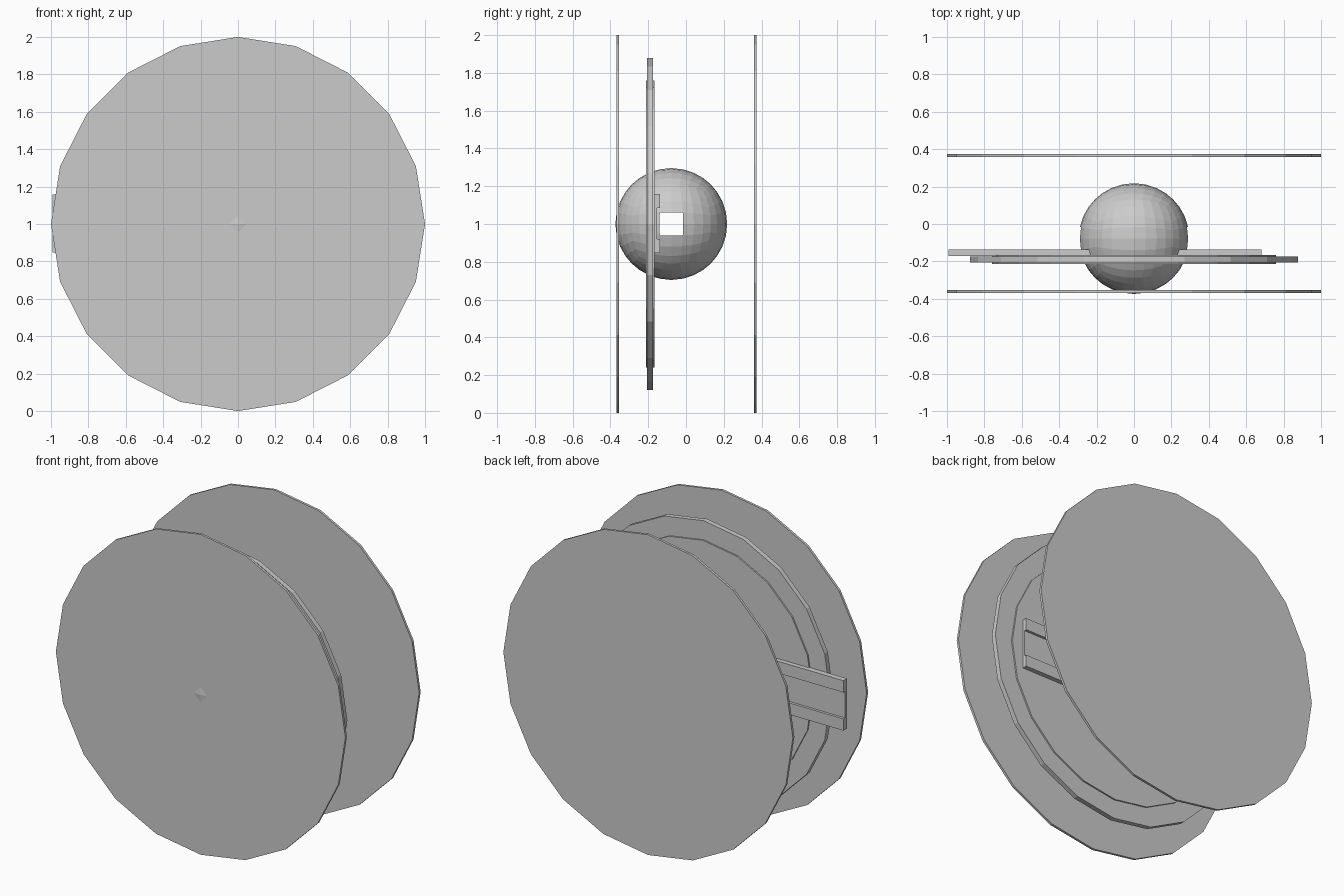
import bpy, bmesh, math
from mathutils import Matrix, Vector

if "Cube" in bpy.data.objects:
    bpy.data.objects.remove(bpy.data.objects["Cube"])


def finish(bm, name):
    bmesh.ops.recalc_face_normals(bm, faces=bm.faces)
    mesh = bpy.data.meshes.new(name)
    bm.to_mesh(mesh)
    bm.free()
    obj = bpy.data.objects.new(name, mesh)
    bpy.context.collection.objects.link(obj)
    return obj


def disc(name, radius, y0, y1):
    """20-sided disc facing along y, centred at z = 1."""
    bm = bmesh.new()
    bmesh.ops.create_cone(bm, cap_ends=True, segments=20, radius1=radius,
                          radius2=radius, depth=y1 - y0)
    bm.transform(Matrix.Translation((0, (y0 + y1) / 2, 1))
                 @ Matrix.Rotation(math.pi / 2, 4, 'X'))
    return finish(bm, name)


def profile_bar(name, profile, x0, x1):
    """Extrude a (y, z) section along x."""
    bm = bmesh.new()
    face = bm.faces.new([bm.verts.new((x0, y, z)) for y, z in profile])
    new = bmesh.ops.extrude_face_region(bm, geom=[face])['geom']
    # extrusion keeps the start cap, so the bar is closed
    bmesh.ops.translate(bm, vec=(x1 - x0, 0, 0),
                        verts=[v for v in new if isinstance(v, bmesh.types.BMVert)])
    return finish(bm, name)


def bead(name, radius, y):
    """Quad sphere with a square bore along x."""
    bm = bmesh.new()
    bmesh.ops.create_cube(bm, size=2)
    bmesh.ops.subdivide_edges(bm, edges=bm.edges[:], cuts=7, use_grid_fill=True)
    holes = [f for f in bm.faces
             if abs(f.calc_center_median().x) > 0.99
             and max(abs(f.calc_center_median().y), abs(f.calc_center_median().z)) < 0.2]
    bmesh.ops.delete(bm, geom=holes, context='FACES')
    bmesh.ops.bridge_loops(bm, edges=[e for e in bm.edges if e.is_boundary])
    for v in bm.verts:
        v.co = Vector([0.848 * c + 0.152 * c ** 3 for c in v.co]).normalized() * radius
    bm.transform(Matrix.Translation((0, y, 1)))
    return finish(bm, name)


# outer discs
disc("front_disc", 1.0, -0.369, -0.354)
disc("back_disc", 1.0, 0.359, 0.374)

# stepped inner plate
disc("inner_plate_rim", 0.878, -0.206, -0.175)
disc("inner_plate_core", 0.759, -0.213, -0.166)

# channel-shaped slide across the inner plate
profile_bar("slide_channel", [
    (-0.172, 0.847), (-0.137, 0.847), (-0.137, 0.92), (-0.153, 0.92),
    (-0.153, 1.085), (-0.137, 1.085), (-0.137, 1.159), (-0.172, 1.159),
], -0.992, 0.682)

# bored ball in the middle
bead("centre_ball", 0.296, -0.078)
